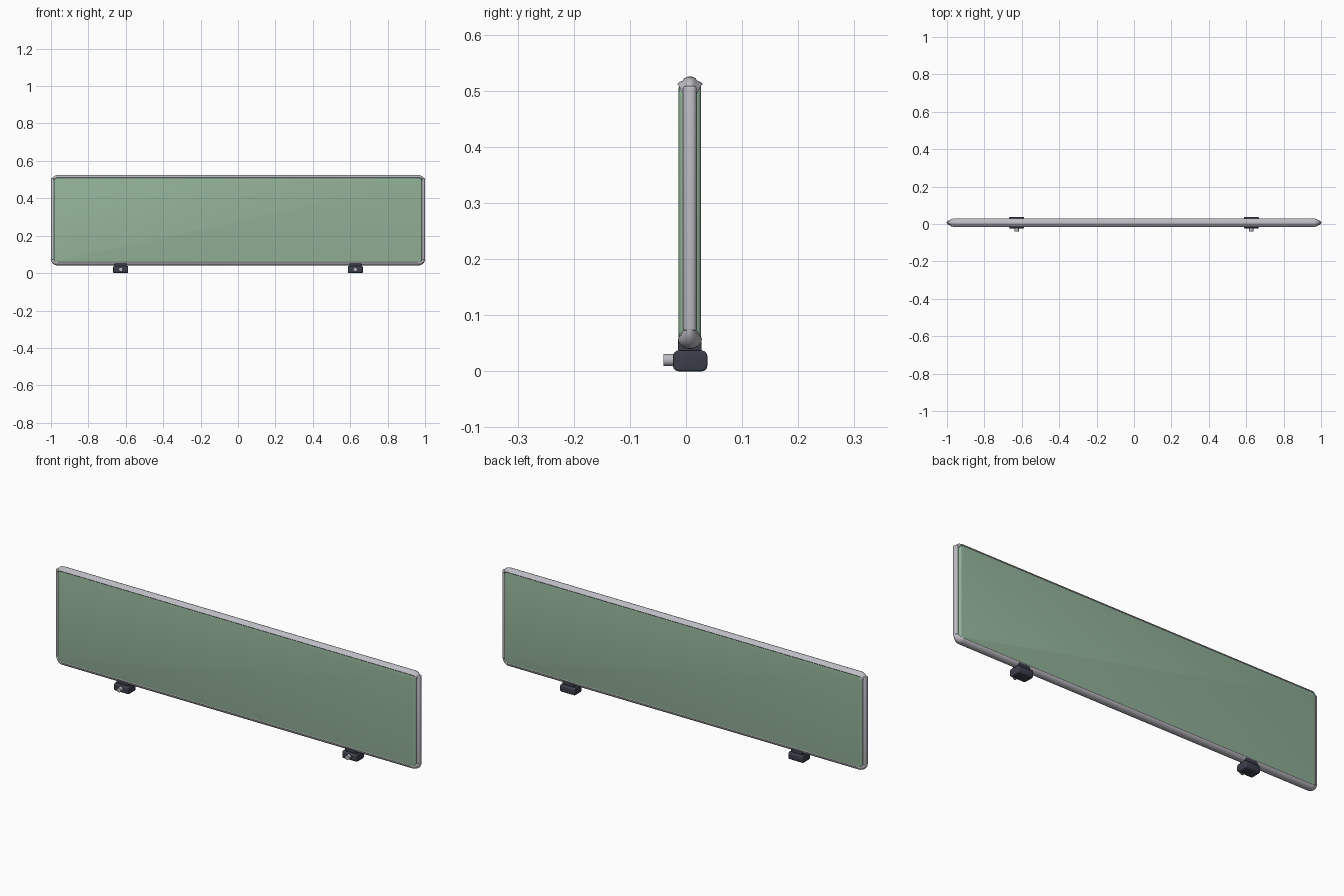
import bpy, bmesh, math
from mathutils import Matrix

if "Cube" in bpy.data.objects:
    bpy.data.objects.remove(bpy.data.objects["Cube"])

CY = 0.007  # centre plane of the screen


def material(name, rgb):
    m = bpy.data.materials.new(name)
    m.diffuse_color = (*rgb, 1)
    m.use_nodes = True
    m.node_tree.nodes["Principled BSDF"].inputs["Base Color"].default_value = m.diffuse_color
    return m


GREEN = material("sage_fabric", (0.30, 0.46, 0.33))
METAL = material("light_metal", (0.50, 0.50, 0.54))
DARK = material("dark_slate", (0.045, 0.05, 0.07))


def finish(name, bm, mat):
    bmesh.ops.recalc_face_normals(bm, faces=bm.faces[:])
    me = bpy.data.meshes.new(name)
    bm.to_mesh(me)
    bm.free()
    me.materials.append(mat)
    ob = bpy.data.objects.new(name, me)
    bpy.context.collection.objects.link(ob)
    bpy.ops.object.select_all(action='DESELECT')
    ob.select_set(True)
    bpy.context.view_layer.objects.active = ob
    bpy.ops.object.shade_smooth_by_angle(angle=math.radians(35))
    return ob


def rounded_box(name, lo, hi, mat, corner, axis, edge):
    """Box with big corners around one axis and a smaller rounding on the rims."""
    bm = bmesh.new()
    bmesh.ops.create_cube(bm, size=1)
    for v in bm.verts:
        for i in range(3):
            v.co[i] = lo[i] if v.co[i] < 0 else hi[i]

    def along(e):
        return abs((e.verts[0].co - e.verts[1].co).normalized()[axis]) > 0.9

    bmesh.ops.bevel(bm, geom=[e for e in bm.edges if along(e)], offset=corner,
                    segments=6, profile=0.5, affect='EDGES')
    rims = [e for e in bm.edges if not along(e)]
    bmesh.ops.bevel(bm, geom=rims, offset=edge, segments=4, profile=0.5, affect='EDGES')
    return finish(name, bm, mat)


def rail(name, z, up, profile, r=0.03, reach=0.992):
    """Sweep an edge cap along x, curling round and narrowing at both corners."""
    half = []
    for k in range(9):
        a = math.radians(82) * k / 8
        half.append((reach - r + r * math.sin(a), z - up * r * (1 - math.cos(a)), a,
                     1 - 0.55 * (k / 8) ** 1.5))
    path = [(-x, pz, -a, s) for x, pz, a, s in reversed(half)] + half
    prof = profile + [(-u, v) for u, v in reversed(profile)]
    bm = bmesh.new()
    rings = []
    for x, pz, a, s in path:
        rings.append([bm.verts.new((x + v * math.sin(a), CY + u * s,
                                    pz + up * v * math.cos(a))) for u, v in prof])
    n = len(prof)
    for p, q in zip(rings, rings[1:]):
        for i in range(n):
            bm.faces.new((p[i], p[(i + 1) % n], q[(i + 1) % n], q[i]))
    bm.faces.new(rings[0])
    bm.faces.new(rings[-1])
    return finish(name, bm, METAL)


# padded fabric screen
rounded_box("fabric_panel", (-0.984, CY - 0.02, 0.05), (0.984, CY + 0.02, 0.515),
            GREEN, 0.025, 1, 0.01)

# top cap with side lips, and rounder bottom rail
rail("top_rail", 0.517, 1, [(-0.020, -0.008), (-0.0225, -0.005), (-0.020, -0.002),
                            (-0.013, 0.001), (-0.010, 0.005), (-0.004, 0.008)])
rail("bottom_rail", 0.050, -1, [(-0.020, -0.011), (-0.0215, -0.008), (-0.0205, -0.002),
                                (-0.016, 0.004), (-0.010, 0.008), (-0.004, 0.010)])

for s, side in ((-1, "left"), (1, "right")):
    # side tubes of the frame
    xs = sorted((s * 0.978, s * 1.0))
    rounded_box(side + "_side_rail", (xs[0], CY - 0.012, 0.072), (xs[1], CY + 0.012, 0.508),
                METAL, 0.0095, 2, 0.004)

    # desk clamp: saddle holding the rail, foot block and screw knob
    x = s * 0.627
    rounded_box(side + "_clamp_saddle", (x - 0.032, CY - 0.021, 0.032),
                (x + 0.032, CY + 0.021, 0.062), DARK, 0.007, 0, 0.003)
    rounded_box(side + "_clamp_foot", (x - 0.04, -0.023, 0.0),
                (x + 0.04, 0.038, 0.037), DARK, 0.01, 0, 0.004)
    bm = bmesh.new()
    bmesh.ops.create_cone(bm, cap_ends=True, segments=24, radius1=0.011, radius2=0.011,
                          depth=0.022, matrix=Matrix.Translation((x, -0.029, 0.02))
                          @ Matrix.Rotation(math.pi / 2, 4, 'X'))
    finish(side + "_clamp_knob", bm, METAL)
